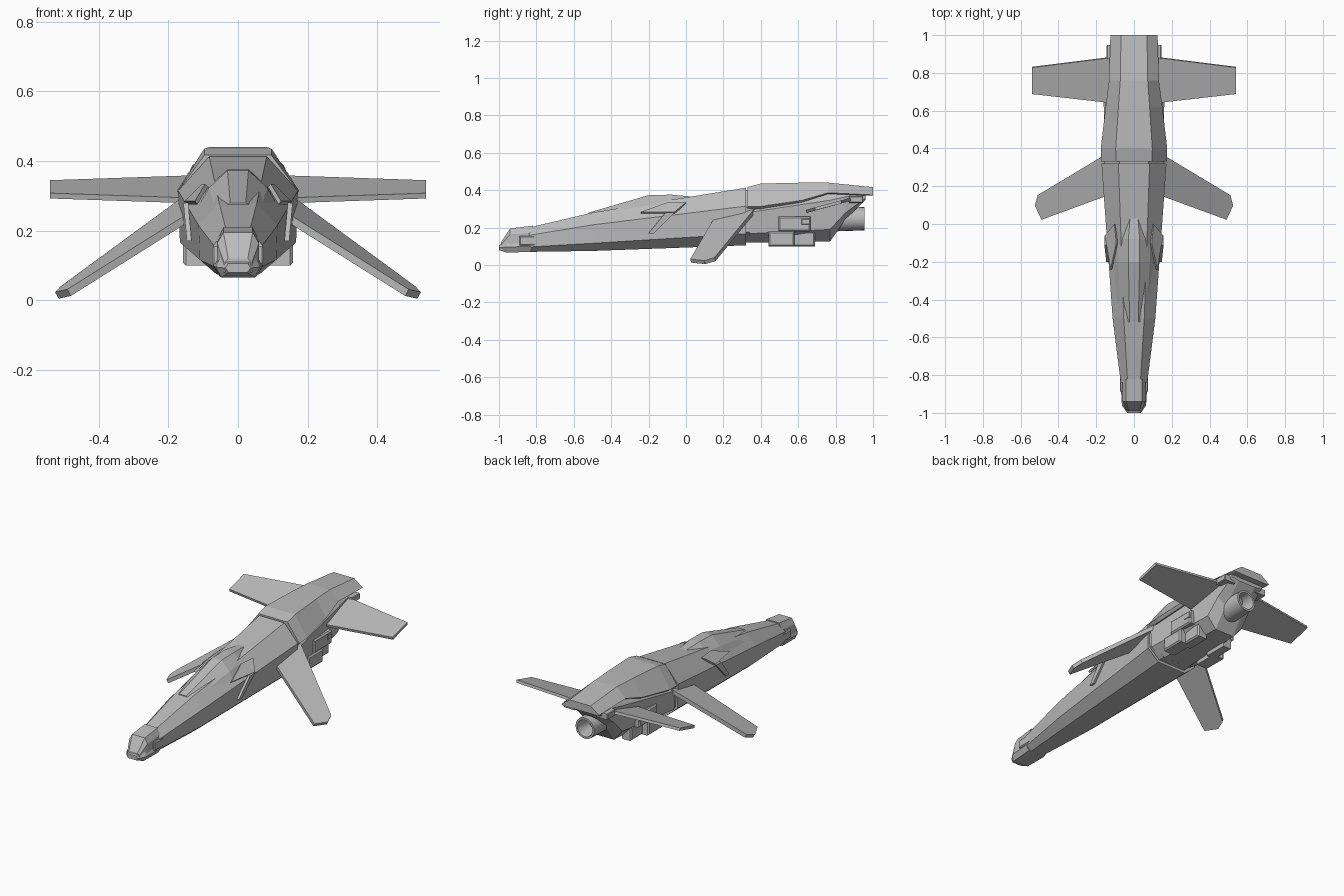
import bpy, bmesh, math
from mathutils import Vector

default_cube = bpy.data.objects.get("Cube")
if default_cube:
    bpy.data.objects.remove(default_cube)

grey = bpy.data.materials.new("hull_grey")
grey.use_nodes = True
shade = (.5, .5, .5, 1)
grey.diffuse_color = shade
grey.node_tree.nodes["Principled BSDF"].inputs["Base Color"].default_value = shade


def skin(name, rings, mirrored=False, smooth=False):
    """Join closed rings of points into one capped body."""
    bm = bmesh.new()
    loops = [[bm.verts.new(point) for point in ring] for ring in rings]
    for near, far in zip(loops, loops[1:]):
        for i in range(len(near)):
            bm.faces.new((near[i - 1], near[i], far[i], far[i - 1]))
    bm.faces.new(loops[0])
    bm.faces.new(loops[-1])
    bmesh.ops.recalc_face_normals(bm, faces=bm.faces)
    mesh = bpy.data.meshes.new(name)
    bm.to_mesh(mesh)
    bm.free()
    mesh.materials.append(grey)
    part = bpy.data.objects.new(name, mesh)
    bpy.context.collection.objects.link(part)
    if mirrored:
        part.modifiers.new("Mirror", 'MIRROR').use_mirror_merge = False
    if smooth:
        bpy.context.view_layer.objects.active = part
        part.select_set(True)
        bpy.ops.object.shade_smooth_by_angle(angle=math.radians(35))
        part.select_set(False)


def station(y, width, floor, roof):
    """One cross-section: position, half width and height range."""
    return y, width, floor, roof


def body(name, profile, *stations):
    """Sweep a half profile, given as fractions of width and height, through stations."""
    mirrored_profile = [(-across, up) for across, up in reversed(profile)]
    skin(name, [[(across * width, y, floor + up * (roof - floor))
                 for across, up in profile + mirrored_profile]
                for y, width, floor, roof in stations])


def plate(name, thickness, *corners):
    """Flat slab thickened along its own normal, on both sides."""
    points = [Vector(corner) for corner in corners]
    normal = (points[1] - points[0]).cross(points[-1] - points[0]).normalized()
    offset = normal * thickness / 2
    skin(name, [[p + offset for p in points], [p - offset for p in points]], mirrored=True)


def flank_block(name, reach, y, z, length, height):
    """Box standing out of both flanks, with a chamfered outer face."""
    chamfer = height / 10
    rings = []
    for x, inset in ((reach / 2, 0), (reach - chamfer, 0), (reach, chamfer)):
        dy, dz = length / 2 - inset, height / 2 - inset
        rings.append([(x, y + side * dy, z + rise * dz)
                      for side, rise in ((-1, -1), (1, -1), (1, 1), (-1, 1))])
    skin(name, rings, mirrored=True)


# Half profiles, from the roof edge down to the keel edge
hull_profile = [(.48, 1), (1, .68), (.97, .2), (.55, 0)]
core_profile = [(.8, 1), (1, .85), (.95, .25), (.5, 0)]
head_profile = [(.7, 1), (1, .7), (1, 0)]
chin_profile = [(.8, 1), (1, .5), (.75, 0)]
canopy_profile = [(.25, 1), (.7, .55), (1, 0)]
shell_profile = [(.55, 1), (1, .1), (.9, 0)]

# Front fuselage, with a recessed collar in its rear seam
body("front_fuselage", hull_profile,
     station(y=-.84, width=.07, floor=.07, roof=.2),
     station(y=-.5, width=.113, floor=.075, roof=.28),
     station(y=.32, width=.172, floor=.105, roof=.413))
body("seam_collar", hull_profile,
     station(y=.3, width=.16, floor=.12, roof=.4),
     station(y=.36, width=.16, floor=.12, roof=.4))

# Faceted canopy fairing
body("canopy", canopy_profile,
     station(y=-.52, width=.09, floor=.23, roof=.28),
     station(y=-.2, width=.12, floor=.26, roof=.373),
     station(y=-.08, width=.12, floor=.27, roof=.376),
     station(y=.04, width=.08, floor=.28, roof=.365))

# Vents and strakes beside the canopy
plate("shoulder_vent", .012,
      (.12, -.24, .28), (.09, -.1, .33), (.1, 0, .33), (.15, -.06, .28))
plate("cheek_strake", .014,
      (.14, -.2, .17), (.14, -.17, .17), (.15, -.06, .28), (.15, -.11, .28))

# Nose: sensor head above a wider chin
body("sensor_head", head_profile,
     station(y=-.99, width=.04, floor=.08, roof=.12),
     station(y=-.94, width=.06, floor=.09, roof=.195),
     station(y=-.82, width=.06, floor=.09, roof=.21))
body("chin", chin_profile,
     station(y=-1, width=.036, floor=.08, roof=.105),
     station(y=-.96, width=.064, floor=.066, roof=.125),
     station(y=-.83, width=.072, floor=.07, roof=.13))
flank_block("nose_cheek", reach=.074, y=-.84, z=.13, length=.1, height=.05)

# Rear roof shell, overhanging the engine
body("rear_shell", shell_profile,
     station(y=.33, width=.174, floor=.3, roof=.417),
     station(y=.4, width=.176, floor=.3, roof=.435),
     station(y=.62, width=.15, floor=.335, roof=.44),
     station(y=.76, width=.132, floor=.38, roof=.44),
     station(y=1, width=.125, floor=.37, roof=.416))

# Rear core narrowing up to the roof
body("rear_core", core_profile,
     station(y=.34, width=.168, floor=.12, roof=.31),
     station(y=.77, width=.125, floor=.125, roof=.385),
     station(y=.85, width=.12, floor=.24, roof=.385),
     station(y=.96, width=.11, floor=.35, roof=.38))

# Hatches, vents and packs on the rear flanks
flank_block("flank_hatch", reach=.158, y=.51, z=.14, length=.14, height=.08)
flank_block("belly_pack", reach=.12, y=.62, z=.14, length=.14, height=.08)
flank_block("flank_panel", reach=.158, y=.58, z=.22, length=.17, height=.08)
flank_block("flank_vent", reach=.161, y=.64, z=.23, length=.045, height=.03)
flank_block("root_pod", reach=.145, y=.91, z=.35, length=.075, height=.035)

# Hollow engine nozzle
sides = 20
turns = [math.tau * i / sides for i in range(sides)]
nozzle_steps = ((.7, .06), (.78, .068), (.955, .062), (.955, .05), (.86, .04))
skin("engine_nozzle",
     [[(radius * math.cos(turn), y, .247 + radius * math.sin(turn)) for turn in turns]
      for y, radius in nozzle_steps], smooth=True)

# Pitched tail wings
plate("tail_wing", .016,
      (.1, .64, .285), (.54, .69, .3), (.54, .83, .337), (.1, .885, .352))

# Drooping forward-swept wings
plate("front_wing", .022,
      (.13, .155, .245), (.485, .025, .022), (.52, .1, .014),
      (.505, .155, .03), (.13, .38, .305))
